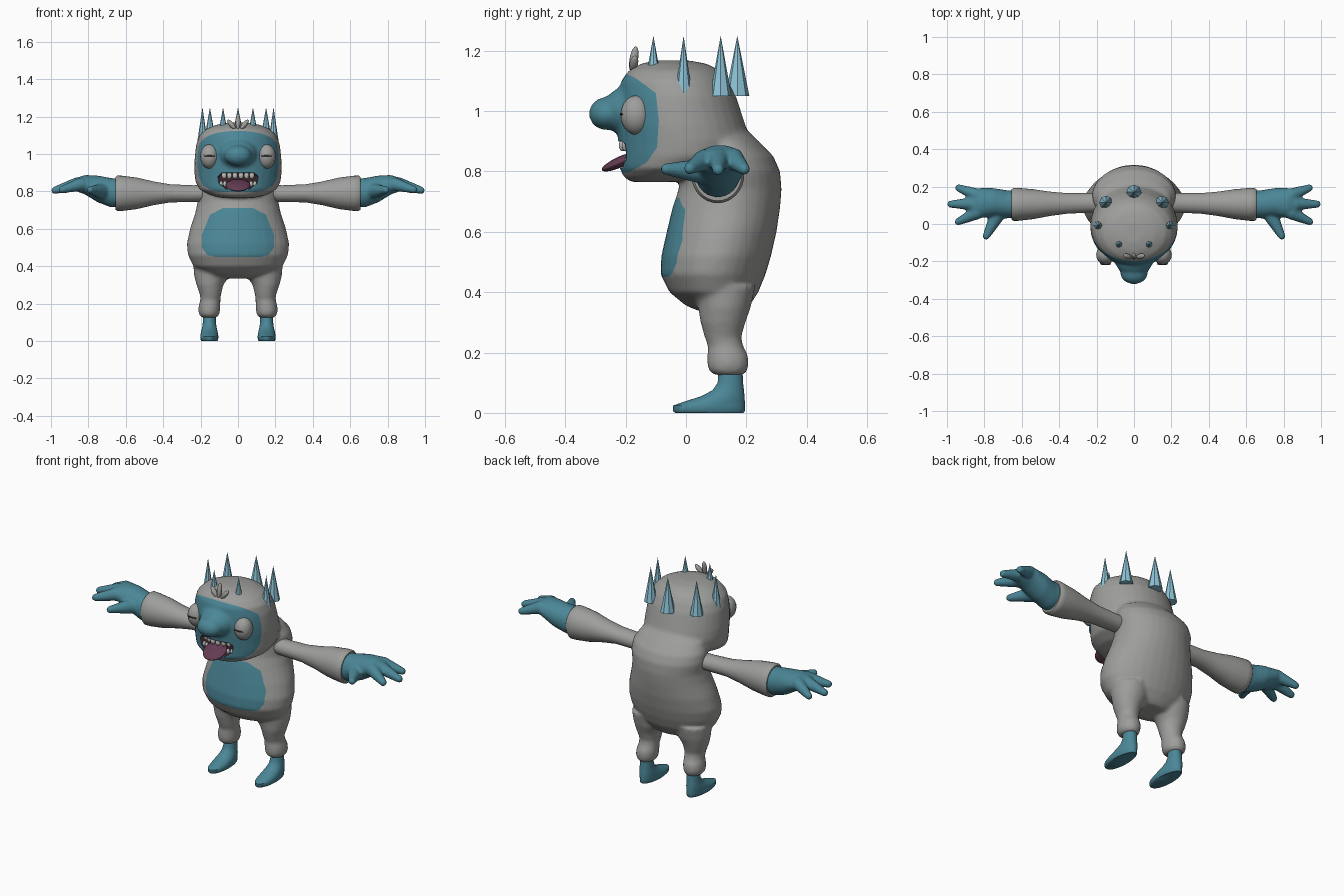
import bpy, bmesh, math
from mathutils import Vector, Matrix

if "Cube" in bpy.data.objects:
    bpy.data.objects.remove(bpy.data.objects["Cube"])


def material(name, rgb):
    m = bpy.data.materials.new(name)
    m.diffuse_color = (*rgb, 1)
    m.use_nodes = True
    m.node_tree.nodes["Principled BSDF"].inputs["Base Color"].default_value = m.diffuse_color
    return m


GREY = material("grey fur", (0.34, 0.34, 0.33))
TEAL = material("teal skin", (0.07, 0.24, 0.31))
DARK = material("dark mouth", (0.05, 0.02, 0.03))
TONGUE = material("purple tongue", (0.13, 0.045, 0.085))
TOOTH = material("tooth", (0.5, 0.5, 0.47))
ICE = material("ice blue", (0.27, 0.55, 0.68))


def loft(bm, rings, axis='z', n=32):
    """Closed solid through ellipses (t, centre a, radius a, low b, high b)."""
    loops = []
    for t, a, ra, b0, b1 in rings:
        loop = []
        for i in range(n):
            w = 2 * math.pi * i / n
            p = a + ra * math.cos(w)
            q = (b0 + b1) / 2 + (b1 - b0) / 2 * math.sin(w)
            loop.append(bm.verts.new((p, q, t) if axis == 'z' else (t, p, q)))
        loops.append(loop)
    for l0, l1 in zip(loops, loops[1:]):
        for i in range(n):
            j = (i + 1) % n
            bm.faces.new((l0[i], l0[j], l1[j], l1[i]))
    bm.faces.new(loops[0])
    bm.faces.new(loops[-1])


def ball(bm, loc, size, rot=None):
    m = Matrix.Translation(loc) @ (rot or Matrix()) @ Matrix.Diagonal((*size, 1))
    bmesh.ops.create_uvsphere(bm, u_segments=24, v_segments=14, radius=1, matrix=m)


def finger(bm, p, q, r0, r1):
    p, q = Vector(p), Vector(q)
    for i in range(13):
        t = i / 12
        r = r0 + (r1 - r0) * t
        ball(bm, p.lerp(q, t), (r, r, r))


def mirror(bm):
    """Copy everything across x = 0."""
    geom = bmesh.ops.duplicate(bm, geom=bm.verts[:] + bm.edges[:] + bm.faces[:])["geom"]
    for v in geom:
        if isinstance(v, bmesh.types.BMVert):
            v.co.x *= -1


def make(name, bm, mats, smooth=True, angle=None):
    bmesh.ops.recalc_face_normals(bm, faces=bm.faces)
    me = bpy.data.meshes.new(name)
    bm.to_mesh(me)
    bm.free()
    for m in mats:
        me.materials.append(m)
    for p in me.polygons:
        p.use_smooth = smooth
    ob = bpy.data.objects.new(name, me)
    bpy.context.collection.objects.link(ob)
    if angle:
        bpy.ops.object.select_all(action='DESELECT')
        ob.select_set(True)
        bpy.context.view_layer.objects.active = ob
        bpy.ops.object.shade_smooth_by_angle(angle=math.radians(angle))
    return ob


def fuse(bm, voxel, smooth):
    """Merge overlapping solids into one smooth skin."""
    ob = make("temp", bm, [])
    r = ob.modifiers.new("remesh", 'REMESH')
    r.mode, r.voxel_size = 'VOXEL', voxel
    s = ob.modifiers.new("smooth", 'SMOOTH')
    s.factor, s.iterations = 0.5, smooth
    me = bpy.data.meshes.new_from_object(ob.evaluated_get(bpy.context.evaluated_depsgraph_get()))
    out = bmesh.new()
    out.from_mesh(me)
    bpy.data.objects.remove(ob)
    bpy.data.meshes.remove(me)
    return out


def paint(bm, pts, axis, index, y_max):
    """Cut a convex outline into the front and colour the faces inside it."""
    k = 1 if axis == 'x' else 0
    lo, hi = min(p[1] for p in pts) - 0.03, max(p[1] for p in pts) + 0.03
    mid = Vector((sum(p[0] for p in pts), sum(p[1] for p in pts))) / len(pts)
    planes = []
    for a, b in zip(pts, pts[1:] + pts[:1]):
        a, b = Vector(a), Vector(b)
        nrm = Vector((b.y - a.y, a.x - b.x)).normalized()
        if (mid - a).dot(nrm) > 0:
            nrm = -nrm
        planes.append((a, nrm))

    def near():
        return [f for f in bm.faces if lo < f.calc_center_median().z < hi
                and f.calc_center_median().y < y_max]
    for a, nrm in planes:
        fs = near()
        geom = fs + list({e for f in fs for e in f.edges}) + list({v for f in fs for v in f.verts})
        co, no = Vector((0, 0, a.y)), Vector((0, 0, nrm.y))
        co[k], no[k] = a.x, nrm.x
        bmesh.ops.bisect_plane(bm, geom=geom, dist=1e-5, plane_co=co, plane_no=no)
    for f in near():
        c = f.calc_center_median()
        if all((Vector((c[k], c.z)) - a).dot(nrm) < 1e-5 for a, nrm in planes):
            f.material_index = index


# legs, then torso, head and snout, fused into one furry skin
bm = bmesh.new()
loft(bm, [(.42, .14, .1, .03, .23), (.35, .14, .095, .04, .215), (.3, .15, .072, .048, .197),
          (.25, .147, .057, .062, .183), (.22, .148, .054, .073, .19), (.19, .152, .058, .07, .206),
          (.16, .154, .058, .07, .208), (.135, .154, .052, .078, .202), (.125, .154, .036, .1, .187)])
mirror(bm)
loft(bm, [(.335, 0, .1, .05, .19), (.355, 0, .17, 0, .21), (.4, 0, .238, -.055, .24),
          (.46, 0, .268, -.085, .264), (.52, 0, .274, -.082, .282), (.6, 0, .257, -.064, .3),
          (.68, 0, .23, -.045, .312), (.74, 0, .217, -.025, .317), (.8, 0, .225, -.01, .312),
          (.85, 0, .22, 0, .29), (.9, 0, .19, .02, .242), (.94, 0, .12, .05, .2)])
loft(bm, [(.765, 0, .08, -.18, -.05), (.78, 0, .15, -.205, .05), (.81, 0, .205, -.22, .12),
          (.85, 0, .228, -.222, .2), (.9, 0, .233, -.225, .213), (.95, 0, .234, -.228, .198),
          (1, 0, .23, -.228, .182), (1.05, 0, .224, -.222, .166), (1.1, 0, .207, -.215, .14),
          (1.135, 0, .17, -.19, .112), (1.157, 0, .115, -.15, .07), (1.168, 0, .05, -.1, .01)])
ball(bm, (0, -.262, .992), (.074, .06, .055))
ball(bm, (0, -.2, 1.0), (.1, .075, .08))
bm = fuse(bm, 0.01, 6)
paint(bm, [(-.4, 1.13), (-.2, 1.125), (-.165, 1.108), (-.1, 1.06), (-.09, .97),
           (-.096, .88), (-.13, .83), (-.19, .797), (-.4, .797)], 'x', 1, .0)
paint(bm, [(-.08, .712), (.08, .712), (.15, .675), (.192, .57), (.192, .5), (.165, .46),
           (.12, .45), (-.12, .45), (-.165, .46), (-.192, .5), (-.192, .57), (-.15, .675)], 'y', 1, .08)
paint(bm, [(-.085, .9), (.085, .9), (.108, .88), (.1, .84), (.06, .812),
           (-.06, .812), (-.1, .84), (-.108, .88)], 'y', 2, -.1)
for v in bm.verts:  # push the mouth inwards
    if v.link_faces and all(f.material_index == 2 for f in v.link_faces):
        v.co.y += 0.05
make("body", bm, [GREY, TEAL, DARK])

# sleeves with open-looking cuffs
bm = bmesh.new()
loft(bm, [(.17, .115, .05, .745, .835), (.24, .113, .052, .743, .833), (.36, .11, .055, .742, .838),
          (.45, .108, .065, .727, .853), (.54, .106, .08, .706, .874), (.62, .105, .088, .696, .884),
          (.645, .105, .088, .695, .885), (.655, .105, .08, .703, .877)], 'x')
mirror(bm)
make("sleeves", bm, [GREY], angle=50)

# hands with three fingers and a thumb
bm = bmesh.new()
loft(bm, [(.6, .105, .072, .715, .865), (.68, .105, .075, .715, .872), (.75, .115, .077, .742, .885),
          (.82, .113, .08, .785, .888), (.87, .108, .072, .803, .87)], 'x')
for p, q in [((.84, .155, .843), (.938, .193, .808)), ((.86, .108, .84), (.98, .106, .806)),
             ((.84, .06, .838), (.94, .012, .81))]:
    finger(bm, p, q, .036, .02)
finger(bm, (.72, .07, .80), (.79, -.065, .808), .045, .02)
mirror(bm)
make("hands", fuse(bm, 0.008, 5), [TEAL])

# feet
bm = bmesh.new()
loft(bm, [(0, .153, .042, -.036, .19), (.006, .153, .047, -.043, .195), (.024, .153, .048, -.043, .195),
          (.036, .153, .047, -.01, .195), (.055, .153, .043, .05, .194), (.075, .153, .038, .088, .192),
          (.1, .153, .035, .105, .189), (.15, .153, .035, .108, .187)])
mirror(bm)
make("feet", bm, [TEAL], angle=50)

# bulging eyes with slit pupils
bm = bmesh.new()
ball(bm, (.152, -.165, .987), (.05, .052, .065))
mirror(bm)
make("eyes", bm, [GREY])
bm = bmesh.new()
ball(bm, (.152, -.213, .99), (.03, .007, .004))
mirror(bm)
make("pupils", bm, [DARK])

# teeth: an upper row and two pairs of lower side teeth
bm = bmesh.new()
for x in (.016, .046, .074):
    ball(bm, (x, -.216 + x * .35, .886), (.014, .012, .019))
for x in (.07, .09):
    ball(bm, (x, -.216 + x * .35, .84), (.010, .010, .016))
mirror(bm)
make("teeth", bm, [TOOTH])

# tongue hanging out
bm = bmesh.new()
ball(bm, (0, -.215, .833), (.066, .07, .018), Matrix.Rotation(math.radians(24), 4, 'X'))
make("tongue", bm, [TONGUE])

# tuft of hair on the forehead
bm = bmesh.new()
for x, tilt in ((0, 0), (.035, 40), (-.035, -40)):
    rot = Matrix.Rotation(math.radians(tilt), 4, 'Y') @ Matrix.Rotation(math.radians(-10), 4, 'X')
    ball(bm, (x, -.173, 1.172 - abs(x) * .4), (.013, .014, .043 - abs(x) * .3), rot)
make("hair_tuft", bm, [GREY])

# crown of icy spikes
bm = bmesh.new()
for x, y, z, r in ((0, .17, 1.05, .04), (.15, .115, 1.05, .036), (-.15, .115, 1.05, .036),
                   (.19, -.008, 1.05, .03), (-.19, -.008, 1.05, .03),
                   (.08, -.108, 1.14, .02), (-.08, -.108, 1.14, .02)):
    h = 1.25 - z
    bmesh.ops.create_cone(bm, cap_ends=True, segments=8, radius1=r, radius2=0, depth=h,
                          matrix=Matrix.Translation((x, y, z + h / 2)))
make("spikes", bm, [ICE], smooth=False)
